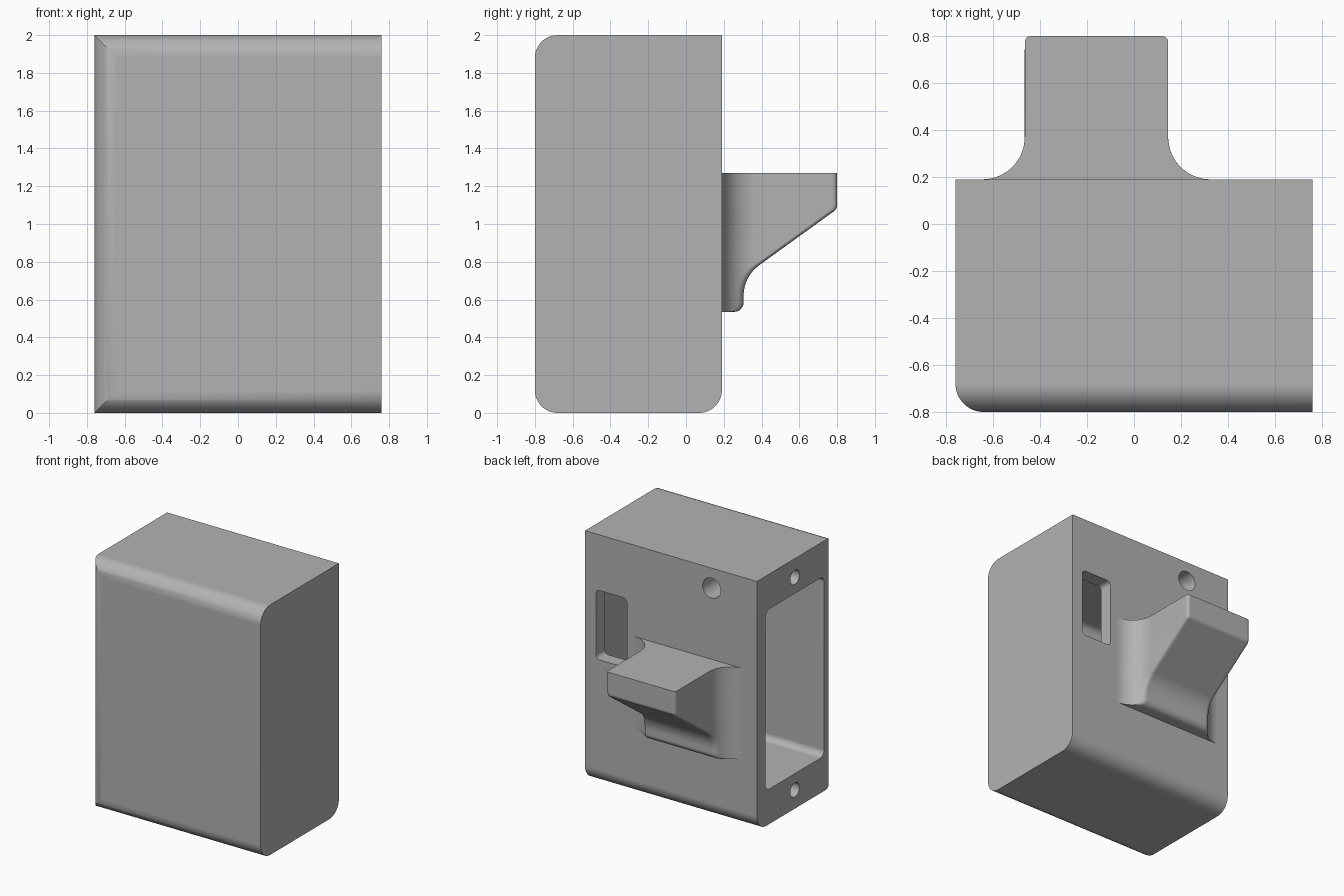
import bpy, bmesh, math
from mathutils import Vector

if "Cube" in bpy.data.objects:
    bpy.data.objects.remove(bpy.data.objects["Cube"], do_unlink=True)

GREY = (0.45, 0.45, 0.45, 1)
mat = bpy.data.materials.new("plain grey")
mat.use_nodes = True
mat.diffuse_color = GREY
mat.node_tree.nodes["Principled BSDF"].inputs["Base Color"].default_value = GREY


def add_object(name, bm):
    bmesh.ops.recalc_face_normals(bm, faces=bm.faces)
    mesh = bpy.data.meshes.new(name)
    bm.to_mesh(mesh)
    bm.free()
    mesh.materials.append(mat)
    ob = bpy.data.objects.new(name, mesh)
    bpy.context.collection.objects.link(ob)
    return ob


def rounded_rect(a0, a1, b0, b1, radii, steps=12):
    """Rectangle outline with one radius per corner, counter-clockwise from the low corner."""
    pts = []
    corners = [(a0, b0, 1, 1), (a1, b0, -1, 1), (a1, b1, -1, -1), (a0, b1, 1, -1)]
    for i, ((a, b, sa, sb), r) in enumerate(zip(corners, radii)):
        if r == 0:
            pts.append((a, b))
            continue
        for k in range(steps + 1):
            t = math.pi + (i + k / steps) * math.pi / 2
            pts.append((a + sa * r + r * math.cos(t), b + sb * r + r * math.sin(t)))
    return pts


def prism(name, outline, axis, lo, hi):
    """Extrude an outline along x, y or z."""
    place = {"x": lambda a, b, h: (h, a, b),
             "y": lambda a, b, h: (a, h, b),
             "z": lambda a, b, h: (a, b, h)}[axis]
    bm = bmesh.new()
    rings = [[bm.verts.new(place(a, b, h)) for a, b in outline] for h in (lo, hi)]
    n = len(outline)
    for ring in rings:
        bm.faces.new(ring)
    for i in range(n):
        j = (i + 1) % n
        bm.faces.new((rings[0][i], rings[0][j], rings[1][j], rings[1][i]))
    return add_object(name, bm)


def combine(target, tool, operation):
    mod = target.modifiers.new("cut", "BOOLEAN")
    mod.operation, mod.object, mod.solver = operation, tool, "EXACT"
    bpy.context.view_layer.objects.active = target
    bpy.ops.object.modifier_apply(modifier=mod.name)
    bpy.data.objects.remove(tool, do_unlink=True)


def finish(ob):
    bpy.ops.object.select_all(action="DESELECT")
    ob.select_set(True)
    bpy.context.view_layer.objects.active = ob
    bpy.ops.object.shade_smooth_by_angle(angle=math.radians(30))
    mod = ob.modifiers.new("flat face normals", "WEIGHTED_NORMAL")
    mod.keep_sharp = True


def hole(name, axis, a, b, r, lo, hi):
    return prism(name, rounded_rect(a - r, a + r, b - r, b + r, [r] * 4, 8)[:], axis, lo, hi)


# Case: side profile intersected with top profile
WALL, FRONT, HALF, R = 0.19, -0.80, 0.76, 0.12
case = prism("case", rounded_rect(FRONT, WALL, 0, 2, (R, R, 0, R)), "x", -HALF, HALF)
plan = prism("plan_cutter", rounded_rect(-HALF, HALF + 0.1, FRONT, WALL + 0.1, (R, 0, 0, 0)),
             "z", -0.1, 2.1)
combine(case, plan, "INTERSECT")

# Cavity open on one end, window through the back wall, and blind screw holes
cutters = [
    prism("cavity_cutter", rounded_rect(-0.66, 0.08, 0.28, 1.72, [0.05] * 4), "x", -1, 0.68),
    prism("window_cutter", rounded_rect(0.39, 0.665, 1.0, 1.555, [0.035] * 4), "y", 0, 0.4),
    hole("back_hole_cutter", "y", -0.36, 1.84, 0.08, -0.2, 0.4),
]
for z in (0.15, 1.85):
    cutters.append(hole("end_hole_cutter", "x", -0.29, z, 0.057, -1, -0.46))
for cutter in cutters:
    bmesh_data = cutter.data
    b = bmesh.new()
    b.from_mesh(bmesh_data)
    bmesh.ops.remove_doubles(b, verts=b.verts, dist=1e-5)
    b.to_mesh(bmesh_data)
    b.free()
    combine(case, cutter, "DIFFERENCE")
finish(case)

# Hook: plan outlines lofted up a side profile, flaring into the back wall
MID, REACH, FLARE, EDGE = -0.16, 0.485, 0.18, 0.03


def hook_half(depth):
    """Half outline measured outwards from the hook's middle."""
    base = WALL + FLARE
    y_end = min(base, depth - EDGE)
    turn = math.acos((base - y_end) / FLARE)
    pts = [Vector((REACH, WALL - 0.03))]
    for k in range(13):
        a = turn * k / 12
        pts.append(Vector((REACH - FLARE * math.sin(a), base - FLARE * math.cos(a))))
    start = Vector((pts[-1].x, depth - EDGE))
    corner = Vector((start.x - EDGE / math.tan(turn), depth))
    end = corner - Vector((EDGE, 0))
    for k in range(7):
        t = k / 6
        pts.append(start * (1 - t) ** 2 + corner * 2 * t * (1 - t) + end * t * t)
    return pts


def arc(cy, cz, r, start, stop, steps=10):
    angles = [math.radians(start + (stop - start) * k / steps) for k in range(steps + 1)]
    return [(cy + r * math.cos(a), cz + r * math.sin(a)) for a in angles]


SLOPE = 37
side = arc(0.255, 0.585, 0.05, -90, 0)
side += arc(0.505, 0.62, 0.20, 180, 90 + SLOPE)
side += arc(0.76, 1.10, 0.04, SLOPE - 90, 0)
side.append((0.80, 1.27))

bm = bmesh.new()
rings = []
for depth, z in side:
    half = hook_half(depth)
    outline = [(MID + p.x, p.y) for p in half] + [(MID - p.x, p.y) for p in reversed(half)]
    rings.append([bm.verts.new((x, y, z)) for x, y in outline])
for low, high in zip(rings, rings[1:]):
    for i in range(len(low)):
        j = (i + 1) % len(low)
        bm.faces.new((low[i], low[j], high[j], high[i]))
bm.faces.new(rings[0])
bm.faces.new(rings[-1])
bmesh.ops.remove_doubles(bm, verts=bm.verts, dist=1e-5)
hook = add_object("hook", bm)
finish(hook)
